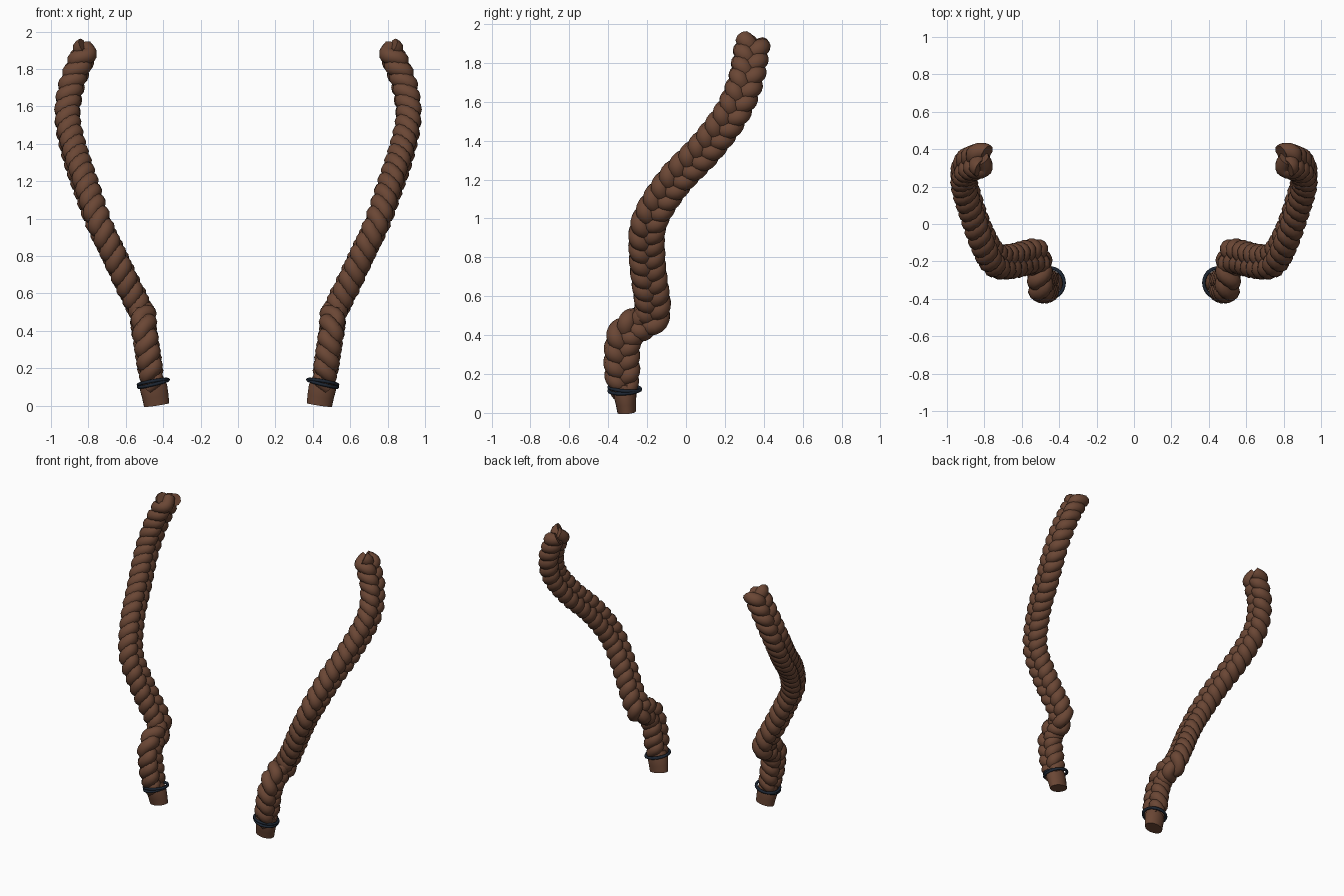
import bpy, bmesh, math
from mathutils import Vector, Matrix

if "Cube" in bpy.data.objects:
    bpy.data.objects.remove(bpy.data.objects["Cube"])


def material(name, rgb):
    m = bpy.data.materials.new(name)
    m.diffuse_color = (*rgb, 1)
    m.use_nodes = True
    m.node_tree.nodes["Principled BSDF"].inputs["Base Color"].default_value = m.diffuse_color
    return m


BROWN = material("brown hair", (0.145, 0.062, 0.035))
NAVY = material("dark navy band", (0.012, 0.019, 0.032))

# centre line of one braid, from the tie at the bottom to the root at the top
PATH = [Vector(p) for p in [
    (.455, -.318, .10), (.47, -.328, .20), (.485, -.33, .30), (.50, -.315, .40),
    (.505, -.25, .455), (.51, -.185, .48), (.545, -.172, .56), (.595, -.185, .66),
    (.66, -.20, .80), (.745, -.19, .98), (.815, -.07, 1.18), (.875, .10, 1.36),
    (.912, .235, 1.54), (.893, .305, 1.70), (.85, .33, 1.82), (.81, .342, 1.91)]]


def catmull(pts, steps=16):
    ext = [2 * pts[0] - pts[1]] + pts + [2 * pts[-1] - pts[-2]]
    out = []
    for i in range(len(pts) - 1):
        a, b, c, d = ext[i:i + 4]
        for k in range(steps):
            t = k / steps
            out.append(0.5 * (2 * b + (c - a) * t + (2 * a - 5 * b + 4 * c - d) * t * t
                              + (3 * b - a - 3 * c + d) * t ** 3))
    return out + [pts[-1]]


def resample(pts, n):
    cum = [0]
    for a, b in zip(pts, pts[1:]):
        cum.append(cum[-1] + (b - a).length)
    out, j = [], 0
    for i in range(n + 1):
        s = cum[-1] * i / n
        while j < len(pts) - 2 and cum[j + 1] < s:
            j += 1
        out.append(pts[j].lerp(pts[j + 1], (s - cum[j]) / (cum[j + 1] - cum[j])))
    return out, cum[-1]


def tangents(pts):
    n = len(pts) - 1
    return [(pts[min(i + 1, n)] - pts[max(i - 1, 0)]).normalized() for i in range(n + 1)]


def tube(bm, pts, thin_axes, radii, sides=10):
    """Sweep an ellipse along pts; radii gives (thin, wide) for each point."""
    rings = []
    for p, t, ax, (ra, rb) in zip(pts, tangents(pts), thin_axes, radii):
        u = (ax - ax.dot(t) * t).normalized()
        v = t.cross(u)
        rings.append([bm.verts.new(p + u * ra * math.cos(a) + v * rb * math.sin(a))
                      for a in (2 * math.pi * k / sides for k in range(sides))])
    for r, s in zip(rings, rings[1:]):
        for k in range(sides):
            bm.faces.new((r[k], r[(k + 1) % sides], s[(k + 1) % sides], s[k]))
    bm.faces.new(rings[0][::-1])
    bm.faces.new(rings[-1])


def finish(bm, name, mat, side):
    if side < 0:
        bmesh.ops.scale(bm, vec=(-1, 1, 1), verts=bm.verts)
    bmesh.ops.recalc_face_normals(bm, faces=bm.faces)
    me = bpy.data.meshes.new(name)
    bm.to_mesh(me)
    bm.free()
    me.materials.append(mat)
    ob = bpy.data.objects.new(name, me)
    bpy.context.collection.objects.link(ob)
    bpy.ops.object.select_all(action='DESELECT')
    ob.select_set(True)
    bpy.context.view_layer.objects.active = ob
    bpy.ops.object.shade_smooth_by_angle(angle=math.radians(50))


N = 300
line, length = resample(catmull(PATH), N)
tans = tangents(line)
X = Vector((1, 0, 0))
thin = [(X - X.dot(t) * t).normalized() for t in tans]
wide = [t.cross(u) for t, u in zip(tans, thin)]
period = 0.215

for side, label in ((1, "right"), (-1, "left")):
    # three interwoven strands, each a flattened figure-eight weave
    bm = bmesh.new()
    for s in range(3):
        pts, radii = [], []
        for i in range(N + 1):
            a = 2 * math.pi * (length * i / N / period + s / 3)
            gather = 0.72 + 0.28 * min(1, i / 14)
            pts.append(line[i] + wide[i] * 0.050 * gather * math.sin(a)
                       + thin[i] * 0.027 * math.sin(2 * a))
            radii.append((0.044 * gather, 0.046 * gather))
        tube(bm, pts, thin, radii)
    finish(bm, label + "_braid", BROWN, side)

    # loose tail below the tie
    bm = bmesh.new()
    tail = [Vector((.435, -.305, 0.004)), Vector((.442, -.309, .05)),
            Vector((.452, -.315, .10)), Vector((.46, -.32, .15))]
    tube(bm, tail, [X] * 4, [(.068, .048), (.071, .053), (.074, .06), (.06, .05)], 20)
    finish(bm, label + "_braid_tail", BROWN, side)

    # elastic tie: two thin tilted loops
    bm = bmesh.new()
    for z, tilt, roll in ((.118, .24, .06), (.126, .17, -.08)):
        place = (Matrix.Translation((.453, -.315, z)) @ Matrix.Rotation(tilt, 4, 'Y')
                 @ Matrix.Rotation(roll, 4, 'X'))
        rings = []
        for i in range(36):
            a = 2 * math.pi * i / 36
            d = Vector((math.cos(a), math.sin(a), 0))
            rings.append([bm.verts.new(place @ (d * (.081 + .009 * math.cos(b))
                                                + Vector((0, 0, .009 * math.sin(b)))))
                          for b in (math.pi * k / 4 for k in range(8))])
        for i in range(36):
            r, q = rings[i], rings[(i + 1) % 36]
            for k in range(8):
                bm.faces.new((r[k], q[k], q[(k + 1) % 8], r[(k + 1) % 8]))
    finish(bm, label + "_hair_tie", NAVY, side)
